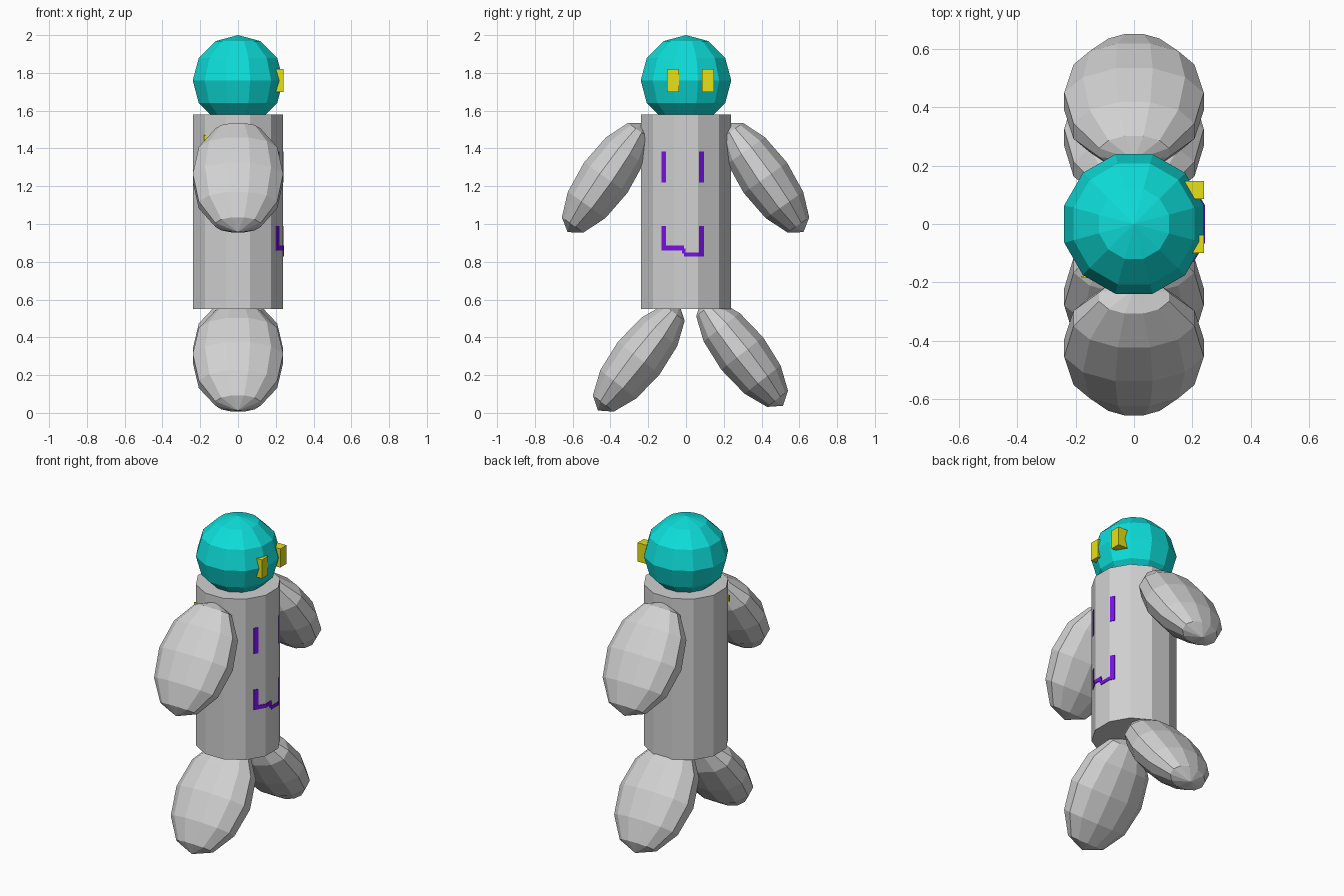
import bpy, math

if "Cube" in bpy.data.objects:
    bpy.data.objects.remove(bpy.data.objects["Cube"])

def material(name, rgb):
    m = bpy.data.materials.new(name)
    m.diffuse_color = (*rgb, 1)
    m.use_nodes = True
    m.node_tree.nodes["Principled BSDF"].inputs["Base Color"].default_value = m.diffuse_color
    return m

GREY = material("light grey", (0.64, 0.64, 0.64))
TEAL = material("teal", (0.004, 0.73, 0.70))
YELLOW = material("yellow", (0.80, 0.75, 0.008))
PURPLE = material("purple", (0.19, 0.005, 0.80))

R = 0.248                                # corner radius of the 12-sided parts
FLAT = R * math.cos(math.radians(15))    # distance to a flat side
HALF = R * math.sin(math.radians(15))    # half width of a flat side

def finish(name, mat):
    ob = bpy.context.object
    ob.name = name
    ob.data.materials.append(mat)
    return ob

def ball(name, mat, loc, size, tilt=0):
    bpy.ops.mesh.primitive_uv_sphere_add(segments=12, ring_count=6, radius=1)
    ob = finish(name, mat)
    for v in ob.data.vertices:           # turn so flat sides face the axes
        x, y = v.co.x, v.co.y
        c, s = math.cos(math.radians(15)), math.sin(math.radians(15))
        v.co.x, v.co.y = x * c - y * s, x * s + y * c
    ob.scale, ob.location = size, loc
    ob.rotation_euler.x = math.radians(tilt)

def box(name, mat, lo, hi):
    bpy.ops.mesh.primitive_cube_add(size=1, location=[(a + b) / 2 for a, b in zip(lo, hi)])
    finish(name, mat).scale = [b - a for a, b in zip(lo, hi)]

def surface_x(y):
    return FLAT - max(0, abs(y) - HALF) * math.tan(math.radians(30))

def plate(name, y0, y1, z0, z1):
    # thin plate lying on the body side, split where the body bends
    cuts = [y0] + [c for c in (-HALF, HALF) if y0 < c < y1] + [y1]
    for a, b in zip(cuts, cuts[1:]):
        verts = [(surface_x(y) + d, y, z) for d in (-0.004, 0.004)
                 for y, z in ((a, z0), (b, z0), (b, z1), (a, z1))]
        faces = [(3, 2, 1, 0), (4, 5, 6, 7)]
        faces += [(i, (i + 1) % 4, (i + 1) % 4 + 4, i + 4) for i in range(4)]
        me = bpy.data.meshes.new(name)
        me.from_pydata(verts, [], faces)
        me.materials.append(PURPLE)
        bpy.context.collection.objects.link(bpy.data.objects.new(name, me))

# Head and body
ball("head", TEAL, (0, 0, 1.76), (R, R, 0.24))
bpy.ops.mesh.primitive_cylinder_add(vertices=12, radius=R, depth=1.03,
                                    location=(0, 0, 1.065),
                                    rotation=(0, 0, math.radians(15)))
finish("body", GREY)

# Arms and legs: flattened, tilted balls
LIMB = (R, 0.145, 0.352)
ball("right_arm", GREY, (0, 0.42, 1.245), LIMB, 35)
ball("left_arm", GREY, (0, -0.425, 1.245), LIMB, -35)
ball("right_leg", GREY, (0, 0.297, 0.315), LIMB, 38)
ball("left_leg", GREY, (0, -0.25, 0.29), LIMB, -38)

# Eyes
box("eye_a", YELLOW, (0.16, 0.085, 1.70), (0.24, 0.147, 1.82))
box("eye_b", YELLOW, (0.16, -0.10, 1.70), (0.24, -0.038, 1.82))

# Small patch by the shoulder
box("shoulder_patch", YELLOW, (-0.18, -0.186, 1.43), (-0.155, -0.178, 1.47))

# Painted chest lines
for y in (-0.118, 0.082):
    plate("chest_line", y - 0.012, y + 0.012, 1.22, 1.385)
plate("belly_line", -0.13, -0.106, 0.885, 0.99)
plate("belly_line", 0.07, 0.094, 0.85, 0.99)
plate("belly_bar", -0.13, -0.01, 0.86, 0.885)
plate("belly_bar_step", -0.01, 0.094, 0.828, 0.85)
plate("belly_bar_joint", -0.022, -0.002, 0.845, 0.87)
